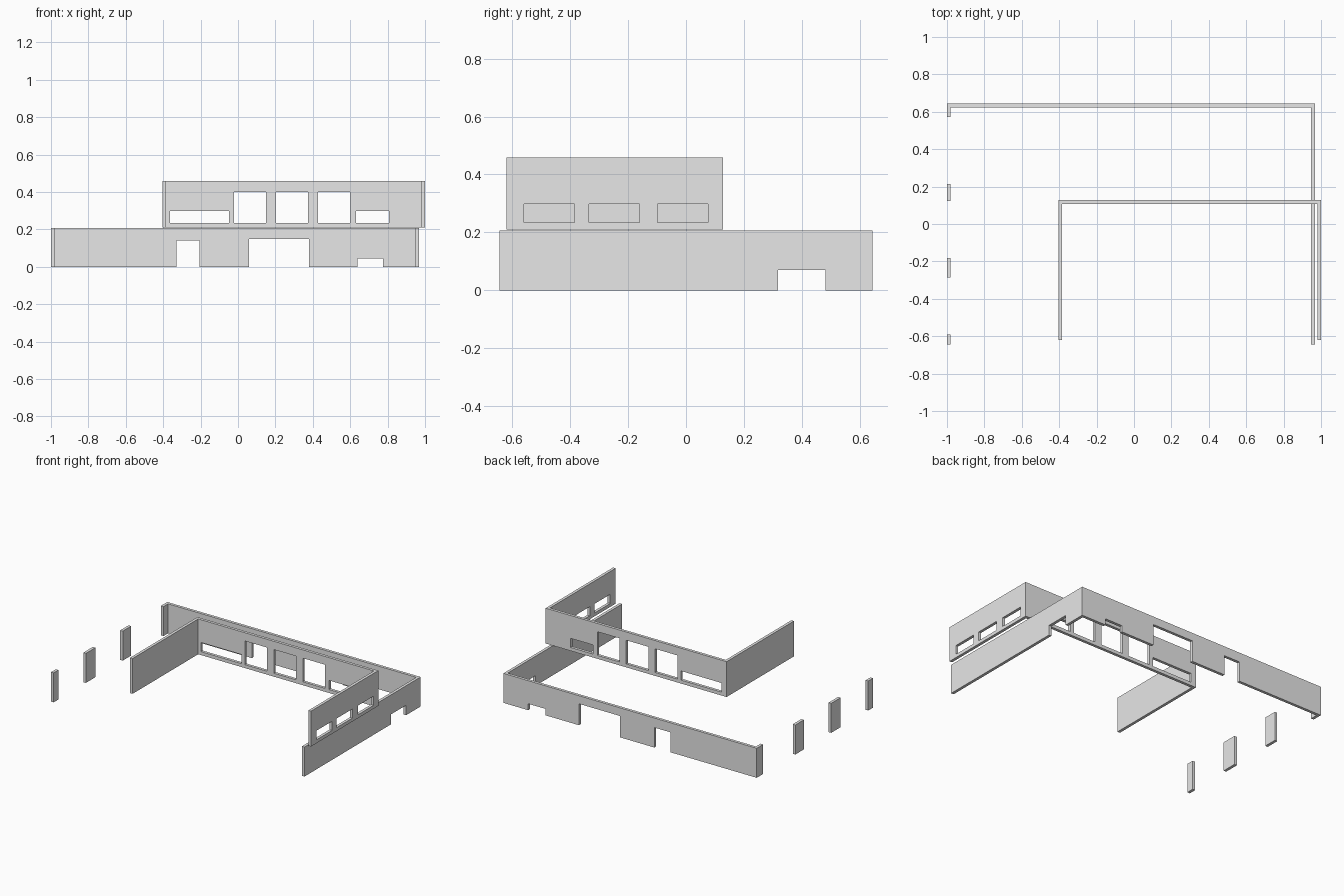
import bpy
import bmesh
from mathutils import Vector

if "Cube" in bpy.data.objects:
    bpy.data.objects.remove(bpy.data.objects["Cube"], do_unlink=True)

# Single plain wall colour
plaster = bpy.data.materials.new("light_grey_plaster")
plaster.use_nodes = True
plaster.diffuse_color = (0.8, 0.8, 0.8, 1)
plaster.node_tree.nodes["Principled BSDF"].inputs["Base Color"].default_value = (0.8, 0.8, 0.8, 1)

T = 0.02  # wall thickness


def wall(name, axis, span, height, offset, openings=()):
    """Upright wall along an axis, pierced by (start, end, bottom, top) openings."""
    us = sorted({*span, *(u for o in openings for u in o[:2])})
    zs = sorted({*height, *(z for o in openings for z in o[2:])})

    def place(u, z):
        return (u, offset, z) if axis == "x" else (offset, u, z)

    bm = bmesh.new()
    for u0, u1 in zip(us, us[1:]):
        for z0, z1 in zip(zs, zs[1:]):
            u, z = (u0 + u1) / 2, (z0 + z1) / 2
            if any(a < u < b and c < z < d for a, b, c, d in openings):
                continue
            corners = ((u0, z0), (u1, z0), (u1, z1), (u0, z1))
            bm.faces.new([bm.verts.new(place(*c)) for c in corners])
    bmesh.ops.remove_doubles(bm, verts=bm.verts[:], dist=0.0001)
    # Thicken the sheet into a closed slab
    slab = bmesh.ops.extrude_face_region(bm, geom=bm.faces[:], use_keep_orig=True)
    moved = [g for g in slab["geom"] if isinstance(g, bmesh.types.BMVert)]
    shift = Vector((0, T, 0)) if axis == "x" else Vector((T, 0, 0))
    bmesh.ops.translate(bm, verts=moved, vec=shift)
    bmesh.ops.recalc_face_normals(bm, faces=bm.faces[:])
    mesh = bpy.data.meshes.new(name)
    bm.to_mesh(mesh)
    bm.free()
    mesh.materials.append(plaster)
    obj = bpy.data.objects.new(name, mesh)
    bpy.context.collection.objects.link(obj)
    return obj


# Ground floor
low = (0, 0.207)
back = 0.644
wall("lower_back_wall", "x", (-1, 0.967), low, back - T,
     [(-0.33, -0.205, 0, 0.14), (0.06, 0.38, 0, 0.15), (0.64, 0.775, 0, 0.045)])
wall("lower_left_wall", "y", (-back, back - T), low, 0.947,
     [(0.317, 0.482, 0, 0.07)])
piers = ((-back, -0.592), (-0.287, -0.182), (0.122, 0.215), (0.573, back - T))
for i, span in enumerate(piers):
    wall(f"lower_right_pier_{i + 1}", "y", span, low, -1)

# Upper floor
high = (0.21, 0.458)
sill, low_head, tall_head = 0.234, 0.298, 0.4
rear = 0.127
tall = [(x, x + 0.172, sill, tall_head) for x in (-0.022, 0.203, 0.428)]
wall("upper_back_wall", "x", (-0.404, 1), high, rear - T,
     tall + [(-0.363, -0.049, sill, low_head), (0.632, 0.806, sill, low_head)])
wall("upper_right_wall", "y", (-0.62, rear - T), high, -0.404)
wall("upper_left_wall", "y", (-0.62, rear - T), high, 1 - T,
     [(y, y + 0.174, sill, low_head) for y in (-0.559, -0.334, -0.098)])
